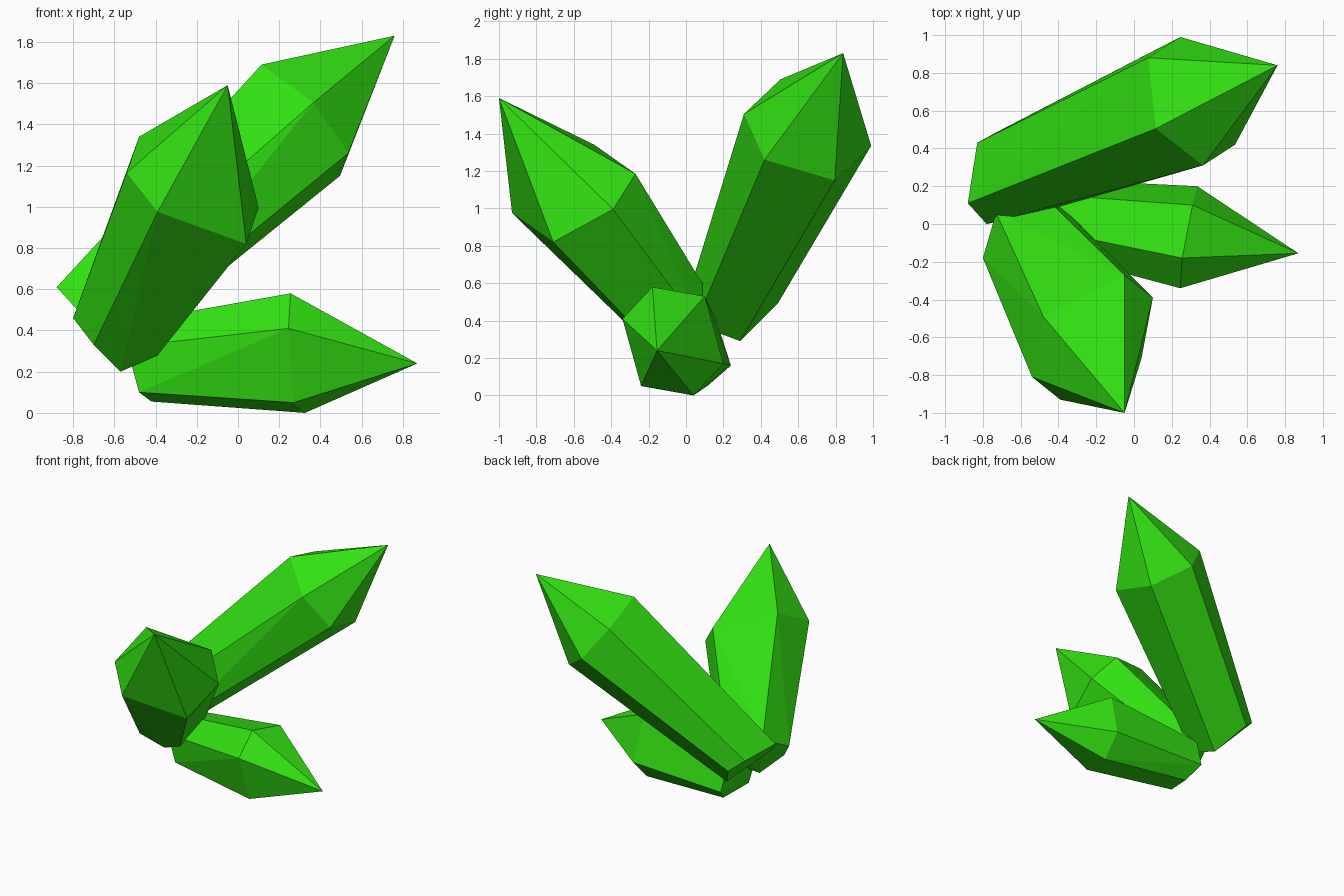
import bpy
import bmesh
from math import radians
from mathutils import Vector

if "Cube" in bpy.data.objects:
    bpy.data.objects.remove(bpy.data.objects["Cube"], do_unlink=True)


def make_material(name, colour):
    material = bpy.data.materials.new(name)
    material.use_nodes = True
    material.diffuse_color = colour
    material.node_tree.nodes["Principled BSDF"].inputs["Base Color"].default_value = colour
    return material


crystal_green = make_material("crystal green", (0.032, 0.75, 0.006, 1))


def make_crystal(name, tip, centre, arms, root):
    """Faceted shaft: pointed tip, six-cornered symmetric shoulder, cut root."""
    centre = Vector(centre)
    points = [Vector(tip)] + [Vector(corner) for corner in root]
    for arm in arms:
        points += [centre + Vector(arm), centre - Vector(arm)]

    bm = bmesh.new()
    for point in points:
        bm.verts.new(point)
    bmesh.ops.convex_hull(bm, input=bm.verts[:])
    # Merge nearly flat triangles into clean facets
    bmesh.ops.dissolve_limit(bm, angle_limit=radians(4), verts=bm.verts[:], edges=bm.edges[:])
    bmesh.ops.recalc_face_normals(bm, faces=bm.faces[:])

    mesh = bpy.data.meshes.new(name)
    bm.to_mesh(mesh)
    bm.free()
    mesh.materials.append(crystal_green)
    crystal = bpy.data.objects.new(name, mesh)
    bpy.context.collection.objects.link(crystal)
    return crystal


# Crystal leaning to the front
make_crystal(
    "front_crystal",
    tip=(-.05, -1, 1.59),
    centre=(-.22, -.6, 1.08),
    arms=[(-.32, -.21, .085), (-.17, -.33, -.105), (.26, -.11, -.26)],
    root=[(-.8, -.18, .46), (-.7, -.26, .33), (-.57, -.13, .2), (-.39, -.19, .28),
          (-.38, .09, .35), (-.49, .16, .48), (-.73, .06, .58)],
)

# Tallest crystal, leaning to the back
make_crystal(
    "back_crystal",
    tip=(.76, .84, 1.83),
    centre=(.305, .65, 1.42),
    arms=[(-.19, -.145, .27), (.06, -.34, .085), (.23, -.23, -.16)],
    root=[(-.88, .11, .61), (-.78, 0, .5), (-.54, .05, .38),
          (-.57, .29, .29), (-.72, .49, .49), (-.83, .43, .58)],
)

# Crystal lying almost flat
make_crystal(
    "low_crystal",
    tip=(.87, -.155, .24),
    centre=(.29, -.07, .29),
    arms=[(-.035, -.11, .29), (-.045, -.27, .12), (-.02, -.17, -.24)],
    root=[(-.53, -.02, .44), (-.54, -.13, .32), (-.48, -.12, .1),
          (-.42, .12, .055), (-.48, .24, .16), (-.5, .16, .41)],
)
